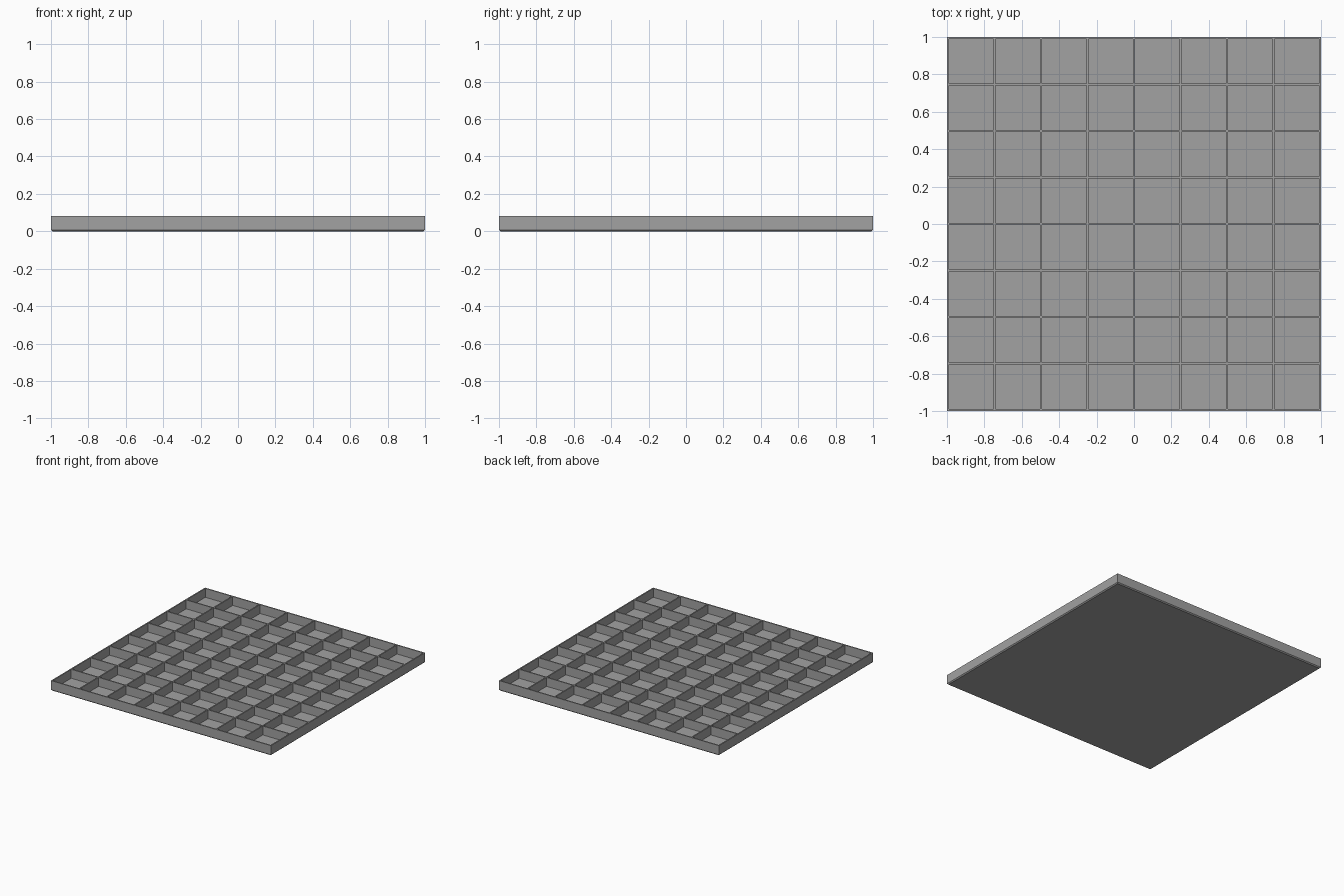
import bpy
import bmesh

CELLS = 8
HEIGHT = 0.083
WALL = 0.01
FLOOR = 0.01
CHAMFER = 0.008

if "Cube" in bpy.data.objects:
    bpy.data.objects.remove(bpy.data.objects["Cube"], do_unlink=True)


def make_material(name, value):
    mat = bpy.data.materials.new(name)
    mat.use_nodes = True
    colour = (value, value, value, 1.0)
    mat.diffuse_color = colour
    mat.node_tree.nodes["Principled BSDF"].inputs["Base Color"].default_value = colour
    return mat


def extend_rim(bm, scale, z):
    """Extrude the open rim into a new ring, scaled to a half width at height z."""
    rim = [e for e in bm.edges if e.is_boundary]
    result = bmesh.ops.extrude_edge_only(bm, edges=rim)["geom"]
    ring = [v for v in result if isinstance(v, bmesh.types.BMVert)]
    half = max(abs(v.co.x) for v in ring)
    for v in ring:
        v.co.x *= scale / half
        v.co.y *= scale / half
        v.co.z = z


bm = bmesh.new()

# Top grid, inset into thin dividing walls
bmesh.ops.create_grid(bm, x_segments=CELLS, y_segments=CELLS, size=1 - WALL / 2)
for v in bm.verts:
    v.co.z = HEIGHT
bm.normal_update()
cells = list(bm.faces)
bmesh.ops.inset_individual(bm, faces=cells, thickness=WALL / 2, use_even_offset=True)

# Sunken compartments
bm.normal_update()
bmesh.ops.inset_individual(bm, faces=cells, thickness=0, depth=FLOOR - HEIGHT,
                           use_even_offset=True)

# Outer rim, side walls and chamfered foot
extend_rim(bm, 1, HEIGHT)
extend_rim(bm, 1, CHAMFER)
extend_rim(bm, 1 - CHAMFER, 0)

# Underside
bmesh.ops.edgeloop_fill(bm, edges=[e for e in bm.edges if e.is_boundary])
bmesh.ops.recalc_face_normals(bm, faces=bm.faces[:])

mesh = bpy.data.meshes.new("compartment_tray")
bm.to_mesh(mesh)
bm.free()
mesh.materials.append(make_material("mid grey", 0.36))
tray = bpy.data.objects.new("compartment_tray", mesh)
bpy.context.collection.objects.link(tray)
